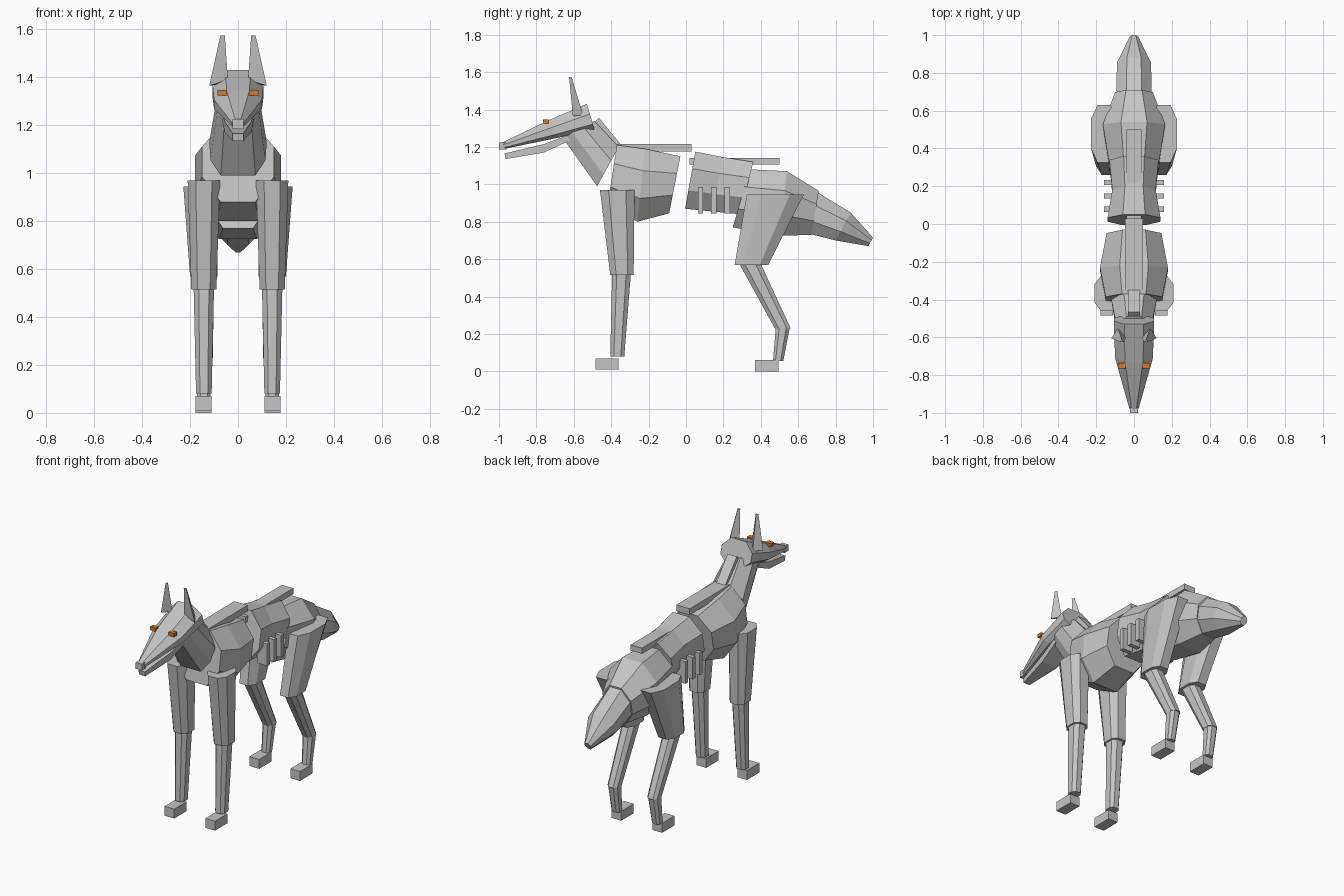
import bpy, bmesh

if "Cube" in bpy.data.objects:
    bpy.data.objects.remove(bpy.data.objects["Cube"])


def material(name, rgb):
    m = bpy.data.materials.new(name)
    m.diffuse_color = (*rgb, 1)
    m.use_nodes = True
    m.node_tree.nodes["Principled BSDF"].inputs["Base Color"].default_value = m.diffuse_color
    return m


GREY = material("metal grey", (0.56, 0.56, 0.56))
ORANGE = material("eye orange", (0.68, 0.19, 0.03))

# Cross-sections as (fraction from top to bottom, fraction of half width)
BODY = [(0, .42), (.3, 1), (.68, 1), (1, .48)]
NECK = [(0, .45), (.35, 1), (.7, .95), (1, .6)]
HEAD = [(0, .48), (.4, 1), (.8, 1), (1, .7)]
BLOCK = [(0, 1), (1, 1)]


def loft(name, rings, mat=GREY, mirror=False):
    """Skin a list of equal-length point rings, with capped ends."""
    bm = bmesh.new()
    vs = [[bm.verts.new(p) for p in r] for r in rings]
    n = len(vs[0])
    for a, b in zip(vs, vs[1:]):
        for i in range(n):
            j = (i + 1) % n
            bm.faces.new((a[i], a[j], b[j], b[i]))
    bm.faces.new(vs[0][::-1])
    bm.faces.new(vs[-1])
    bmesh.ops.recalc_face_normals(bm, faces=bm.faces)
    me = bpy.data.meshes.new(name)
    bm.to_mesh(me)
    bm.free()
    me.materials.append(mat)
    ob = bpy.data.objects.new(name, me)
    bpy.context.collection.objects.link(ob)
    if mirror:
        ob.modifiers.new("mirror", 'MIRROR').use_clip = False
    return ob


def trunk(name, profile, sections):
    """Symmetric part; each section is top y, z, bottom y, z, half width."""
    rings = []
    for ty, tz, by, bz, hw in sections:
        side = [(w * hw, ty + (by - ty) * t, tz + (bz - tz) * t) for t, w in profile]
        rings.append(side + [(-x, y, z) for x, y, z in reversed(side)])
    return loft(name, rings)


def limb(name, sections, chamfer=.5):
    """Mirrored eight-sided limb; each section is x0, x1, y0, y1, z."""
    c = chamfer
    shape = [(1, -c), (1, c), (c, 1), (-c, 1), (-1, c), (-1, -c), (-c, -1), (c, -1)]
    rings = [[((x0 + x1) / 2 + u * (x1 - x0) / 2,
               (y0 + y1) / 2 + v * (y1 - y0) / 2, z) for u, v in shape]
             for x0, x1, y0, y1, z in sections]
    return loft(name, rings, mirror=True)


def box(name, x0, x1, y0, y1, z0, z1, mat=GREY, mirror=True):
    rings = [[(x0, y0, z), (x1, y0, z), (x1, y1, z), (x0, y1, z)] for z in (z0, z1)]
    return loft(name, rings, mat, mirror)


# Body segments
trunk("chest", BODY, [(-.37, 1.21, -.42, .88, .15),
                      (-.22, 1.19, -.26, .80, .18),
                      (-.03, 1.15, -.09, .845, .145)])
trunk("abdomen", BODY, [(.05, 1.175, -.005, .87, .14),
                        (.20, 1.145, .14, .855, .115),
                        (.36, 1.12, .29, .84, .13)])
trunk("hips", BODY, [(.34, 1.08, .25, .77, .13),
                     (.54, 1.07, .50, .725, .165),
                     (.71, .965, .67, .73, .10)])
trunk("tail", BODY, [(.69, .965, .60, .75, .095),
                     (.88, .85, .80, .70, .09),
                     (1.0, .715, .975, .67, .022)])

# Neck and head
trunk("neck", NECK, [(-.49, 1.34, -.66, 1.25, .09),
                     (-.36, 1.20, -.475, .99, .12)])
trunk("head", HEAD, [(-.53, 1.43, -.49, 1.295, .107),
                     (-.73, 1.345, -.68, 1.25, .10),
                     (-.98, 1.225, -.97, 1.19, .025)])
trunk("jaw", BLOCK, [(-.64, 1.26, -.62, 1.235, .07),
                     (-.76, 1.215, -.76, 1.17, .055),
                     (-.97, 1.165, -.965, 1.135, .022)])
box("nose", -.022, .022, -1.0, -.96, 1.185, 1.225, mirror=False)
box("eye", .045, .085, -.765, -.735, 1.325, 1.347, ORANGE)
loft("ear", [[(.042, -.60, 1.39), (.12, -.605, 1.365), (.085, -.55, 1.37)],
             [(.055, -.625, 1.575), (.073, -.625, 1.575), (.065, -.612, 1.575)]],
     mirror=True)

# Spine plates
trunk("neck_plate", BLOCK, [(-.465, 1.355, -.495, 1.325, .032),
                            (-.35, 1.215, -.39, 1.185, .032)])
box("front_spine_plate", -.047, .047, -.37, .03, 1.175, 1.215, mirror=False)
box("rear_spine_plate", -.04, .04, .02, .50, 1.105, 1.142, mirror=False)

# Rib bars
for y in (.078, .148, .220):
    box("rib", .09, .16, y - .014, y + .014, .845, .985)

# Front legs
limb("front_upper_leg", [(.075, .21, -.46, -.275, .97), (.09, .195, -.405, -.28, .515)])
limb("front_lower_leg", [(.10, .185, -.395, -.295, .52), (.11, .175, -.405, -.33, .08)])
box("front_foot", .11, .178, -.485, -.36, .01, .07)

# Hind legs
limb("thigh", [(.09, .228, .325, .63, .945), (.085, .20, .26, .44, .57)])
limb("shank", [(.10, .185, .285, .40, .575), (.105, .175, .475, .56, .23)])
limb("hock", [(.107, .175, .48, .555, .235), (.115, .17, .465, .52, .055)])
box("hind_foot", .11, .178, .37, .495, 0, .06)
